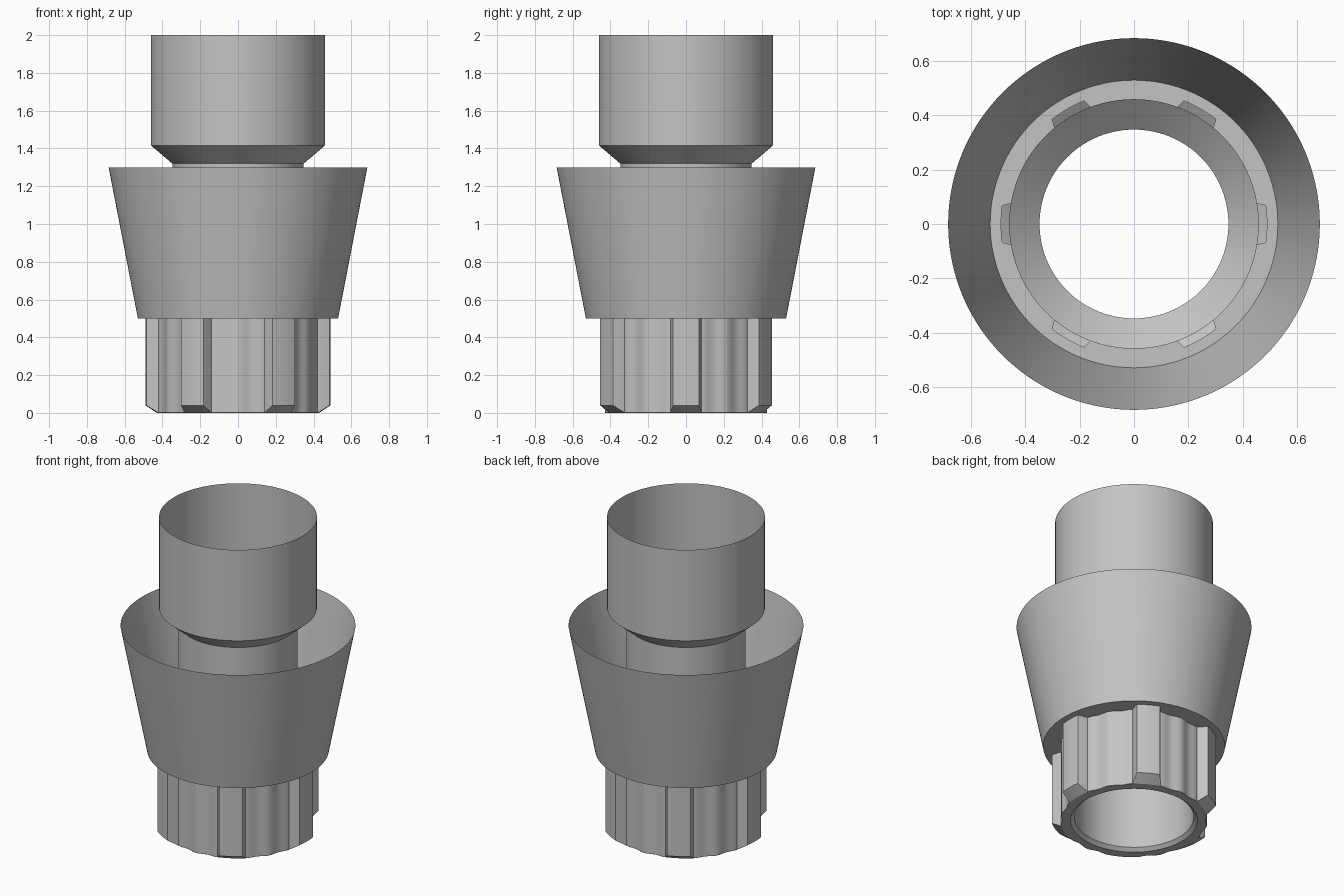
import bpy, bmesh, math

cube = bpy.data.objects.get("Cube")
if cube:
    bpy.data.objects.remove(cube, do_unlink=True)

grey = bpy.data.materials.new("plain grey")
grey.use_nodes = True
COLOUR = (0.55, 0.55, 0.55, 1)
grey.diffuse_color = COLOUR
grey.node_tree.nodes["Principled BSDF"].inputs["Base Color"].default_value = COLOUR

STEPS = 360  # one column of faces per degree


def stack(name, rings):
    """Skin a stack of rings; each ring is a function degree -> (radius, height)."""
    bm = bmesh.new()
    loops = []
    for ring in rings:
        loop = []
        for d in range(STEPS):
            r, z = ring(d)
            a = math.radians(d)
            loop.append(bm.verts.new((r * math.cos(a), r * math.sin(a), z)))
        loops.append(loop)
    for up, low in zip(loops, loops[1:]):
        for i in range(STEPS):
            j = (i + 1) % STEPS
            bm.faces.new((up[i], low[i], low[j], up[j]))
    mesh = bpy.data.meshes.new(name)
    bm.to_mesh(mesh)
    bm.free()
    mesh.materials.append(grey)
    obj = bpy.data.objects.new(name, mesh)
    bpy.context.collection.objects.link(obj)
    bpy.ops.object.select_all(action='DESELECT')
    obj.select_set(True)
    bpy.context.view_layer.objects.active = obj
    bpy.ops.object.shade_smooth_by_angle(angle=math.radians(30))
    return obj


def circle(r, z):
    return lambda d: (r, z)


# Fluted outline: six raised ribs with two shallow flutes between neighbours
RIB, ROOT, CHAMFER = 0.49, 0.43, 0.04


def outline(d):
    a = abs((d + 30) % 60 - 30)
    if a <= 8:
        return RIB
    if a < 11:
        return RIB + (ROOT - RIB) * (a - 8) / 3
    return ROOT - 0.006 * (1 - math.cos(2 * math.pi * (a - 11) / 19))


def grip_top(d):
    return outline(d), 0.5


def chamfer_top(d):
    r = outline(d)
    return r, max(0.001, CHAMFER * (r - ROOT) / (RIB - ROOT))


def chamfer_bottom(d):
    return min(outline(d), ROOT) - 0.001, 0


# Upper socket, funnel and inner sleeve, as one thin wall
stack("socket_and_sleeve", [circle(0.46, 2), circle(0.46, 1.415), circle(0.348, 1.32),
                            circle(0.348, 0.02), circle(0.37, 0)])

# Flared collar, open at the top, with a floor running in to the grip
stack("flared_collar", [circle(0.685, 1.3), circle(0.53, 0.5), grip_top])

# Ribbed grip with chamfered ribs and a flat bottom rim
stack("ribbed_grip", [grip_top, chamfer_top, chamfer_bottom, circle(0.37, 0)])
